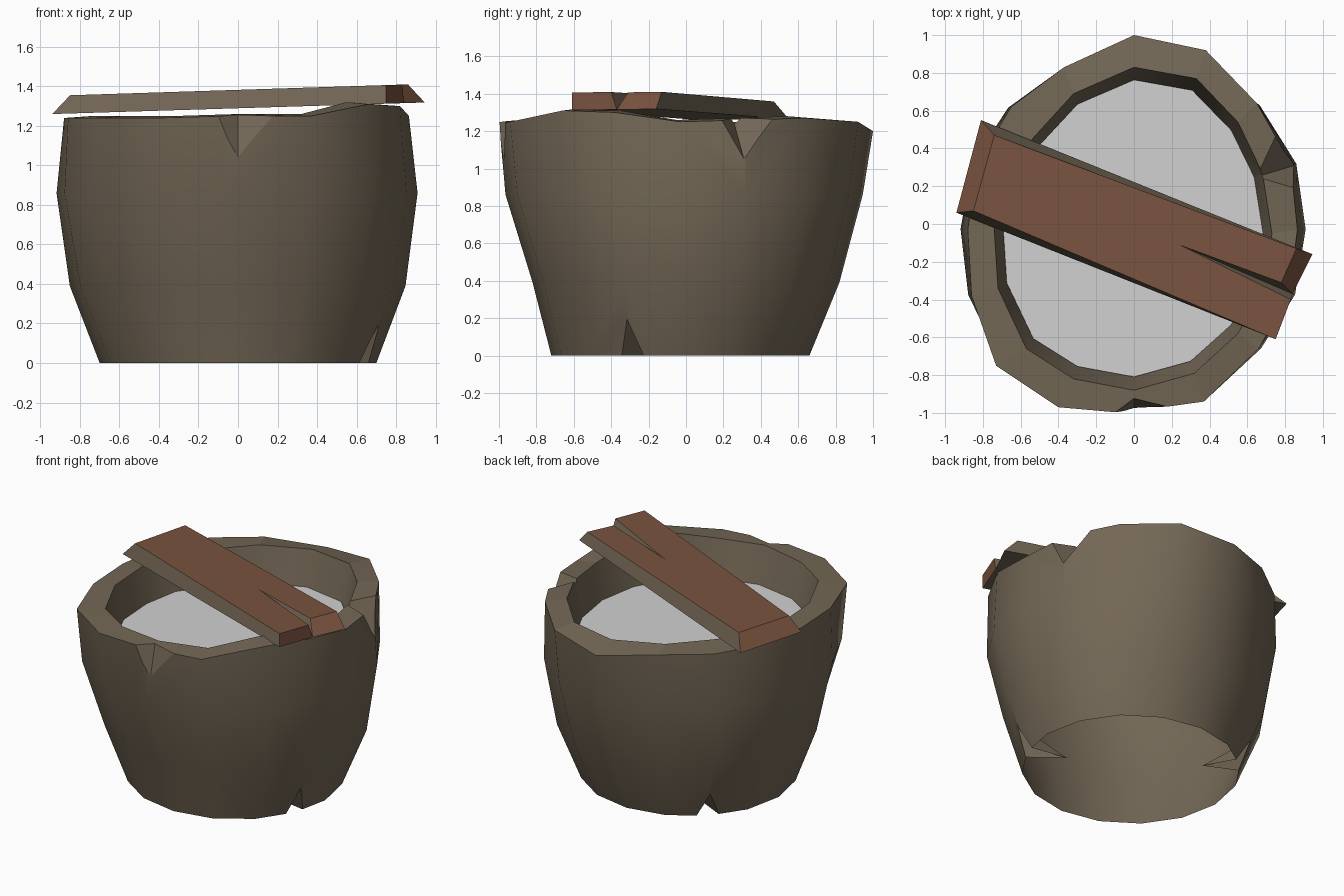
import bpy, bmesh, math
from mathutils import Vector

if "Cube" in bpy.data.objects:
    bpy.data.objects.remove(bpy.data.objects["Cube"])


def material(name, rgb):
    m = bpy.data.materials.new(name)
    m.diffuse_color = (*rgb, 1)
    m.use_nodes = True
    m.node_tree.nodes["Principled BSDF"].inputs["Base Color"].default_value = m.diffuse_color
    return m


STONE = material("weathered_wood", (0.172, 0.136, 0.092))
BROWN = material("brown_wood", (0.195, 0.086, 0.05))
GREY = material("pale_grey", (0.64, 0.64, 0.64))


def build(name, verts, faces, mats):
    me = bpy.data.meshes.new(name)
    me.from_pydata(verts, [], faces)
    bm = bmesh.new()
    bm.from_mesh(me)
    bmesh.ops.recalc_face_normals(bm, faces=bm.faces)
    bm.to_mesh(me)
    bm.free()
    ob = bpy.data.objects.new(name, me)
    bpy.context.collection.objects.link(ob)
    for m in mats:
        me.materials.append(m)
    return ob


# Uneven sixteen-sided rim, outer and inner, clockwise from the back
OUTER = [(0, 1), (.38, .92), (.65, .64), (.83, .32), (.865, -.03), (.82, -.38),
         (.66, -.66), (.37, -.94), (-.06, -1), (-.4, -.97), (-.73, -.75),
         (-.86, -.38), (-.88, -.03), (-.83, .32), (-.65, .62), (-.37, .83)]
INNER = [(0, .83), (.33, .77), (.55, .54), (.68, .27), (.73, -.05), (.68, -.35),
         (.55, -.58), (.32, -.79), (0, -.88), (-.32, -.82), (-.57, -.66),
         (-.72, -.34), (-.74, -.03), (-.69, .25), (-.53, .46), (-.32, .69)]
RIM_Z = [1.20, 1.25, 1.27, 1.26, 1.25, 1.30, 1.31, 1.25,
         1.25, 1.24, 1.24, 1.24, 1.24, 1.24, 1.24, 1.24]
N = 16


def ring(rx, ry, oy, z, k):
    """Mix of an even ellipse (k = 1) and the uneven rim outline (k = 0)."""
    out = []
    for i, (x, y) in enumerate(OUTER):
        a = math.tau * i / N
        out.append((rx * (k * math.sin(a) + (1 - k) * x / .875),
                    ry * (k * math.cos(a) + (1 - k) * y) + oy, z))
    return out


# Bucket body: bulging side rings, rim, inner wall; ends are closed for cutting
rings = [ring(.70, .69, -.03, 0, 1), ring(.85, .82, 0, .39, .75), ring(.915, .955, -.01, .86, .4)]
rings.append([(x, y, z) for (x, y), z in zip(OUTER, RIM_Z)])
rings.append([(x, y, max(z, 1.24) + .01) for (x, y), z in zip(INNER, RIM_Z)])
rings.append([(x * .92, y * .91, .95) for x, y in INNER])
verts = [v for r in rings for v in r]
faces = [(k * N + i, k * N + (i + 1) % N, (k + 1) * N + (i + 1) % N, (k + 1) * N + i)
         for k in range(len(rings) - 1) for i in range(N)]
faces += [tuple(range(N)), tuple(range(5 * N, 6 * N))]
body = build("bucket_body", verts, faces, [STONE])
# Walls are smooth, rim and chips stay flat
for i, p in enumerate(body.data.polygons):
    p.use_smooth = i < 3 * N or 4 * N <= i < 5 * N


# Chips cut from the rim and the foot: wedges pointing at an inner corner
def chip(name, inner, *corners):
    o = Vector(inner)
    pts = [o] + [o + (Vector(c) - o) * 1.5 for c in corners]
    cut = build(name, pts, [(0, 1, 2), (0, 2, 3), (0, 3, 1), (1, 3, 2)], [STONE])
    cut.hide_render = True
    mod = body.modifiers.new(name, 'BOOLEAN')
    mod.operation, mod.solver, mod.object = 'DIFFERENCE', 'EXACT', cut
    bpy.context.view_layer.objects.active = body
    bpy.ops.object.modifier_apply(modifier=name)
    bpy.data.objects.remove(cut)


chip("front_chip", (0, -.92, 1.27), (-.11, -1, 1.27), (.21, -.97, 1.27), (0, -.99, .97))
chip("right_chip", (.65, .25, 1.27), (.74, .47, 1.28), (.87, .17, 1.28), (.85, .31, 1.05))
for name, ang, r, half in (("foot_chip_right", -24, .70, 5.5), ("foot_chip_back", 137, .69, 7)):
    def polar(deg, rad, z):
        a = math.radians(ang + deg)
        return (rad * math.cos(a), rad * math.sin(a), z)
    chip(name, polar(0, r - .27, -.01), polar(-half, r, -.01), polar(half, r, -.01),
         polar(0, r + .05, .18))

# Open the bottom and the hidden floor: the bucket is hollow underneath
bm = bmesh.new()
bm.from_mesh(body.data)
ends = [f for f in bm.faces if all(v.co.z < .002 for v in f.verts)
        or all(abs(v.co.z - .95) < .002 for v in f.verts)]
bmesh.ops.delete(bm, geom=ends, context='FACES')
bm.to_mesh(body.data)
bm.free()

# Flat grey contents of the bucket
build("contents", [(x * .935, y * .92, 1.01) for x, y in INNER], [tuple(reversed(range(N)))], [GREY])

# Plank across the rim with a split end
bottom = [(-.81, .55), (-.94, .06), (.75, -.61), (.84, -.37), (.945, -.16)]
top = [(-.74, .47), (-.85, .07), (.75, -.61), (.83, -.40), (.24, -.11), (.78, -.31), (.86, -.13)]
pv = [(x, y, 1.26 + (x + .94) * .031) for x, y in bottom]
pv += [(x, y, 1.355 + (x + .85) * .0322) for x, y in top]
brown = [(5, 6, 7, 8, 9), (5, 9, 10, 11), (0, 1, 6, 5), (2, 3, 8, 7), (3, 4, 11, 10)]
edges = [(1, 2, 7, 6), (4, 0, 5, 11), (0, 4, 3, 2, 1), (9, 8, 3), (9, 3, 10)]
plank = build("plank", pv, brown + edges, [STONE, BROWN])
for i, p in enumerate(plank.data.polygons):
    p.material_index = int(i < len(brown))
